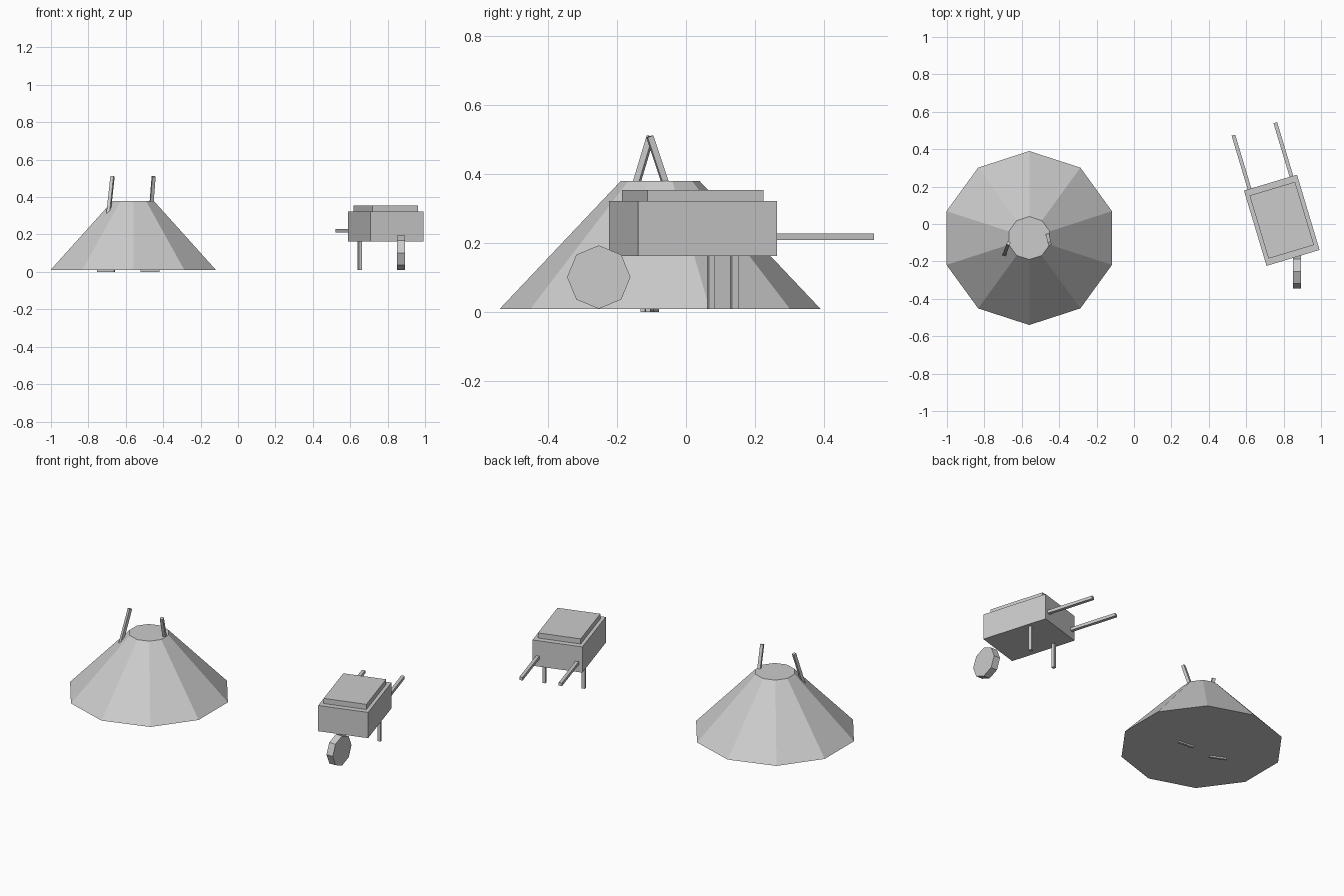
import bpy
from math import radians, pi
from mathutils import Matrix, Vector

cube = bpy.data.objects.get("Cube")
if cube:
    bpy.data.objects.remove(cube, do_unlink=True)

# Single plain grey
grey = bpy.data.materials.new("plain_grey")
grey.use_nodes = True
grey.diffuse_color = (0.6, 0.6, 0.6, 1)
grey.node_tree.nodes["Principled BSDF"].inputs["Base Color"].default_value = (0.6, 0.6, 0.6, 1)


def finish(name):
    ob = bpy.context.object
    ob.name = ob.data.name = name
    ob.data.materials.append(grey)
    return ob


def box(name, size, matrix):
    """Box of the given size placed by a matrix."""
    bpy.ops.mesh.primitive_cube_add(size=1)
    ob = finish(name)
    ob.data.transform(Matrix.Diagonal((*size, 1)))
    ob.matrix_world = matrix
    return ob


def bar(name, start, end, width, depth):
    """Square bar between two points."""
    a, b = Vector(start), Vector(end)
    turn = (b - a).to_track_quat('Z', 'Y').to_matrix().to_4x4()
    return box(name, (width, depth, (b - a).length),
               Matrix.Translation((a + b) / 2) @ turn)


# Ten-sided heap, with a corner pointing to the back
bpy.ops.mesh.primitive_cone_add(vertices=10, radius1=0.465, radius2=0.115, depth=0.37,
                                location=(-0.56, -0.075, 0.195))
finish("heap")

# Tool handles sticking out of the heap, and tool edges under it
bar("right_tool_handle", (-0.697, -0.175, 0.27), (-0.671, -0.103, 0.51), 0.018, 0.018)
bar("left_tool_handle", (-0.47, -0.025, 0.27), (-0.451, -0.105, 0.51), 0.018, 0.018)
bar("right_tool_edge", (-0.75, -0.085, 0.008), (-0.66, -0.125, 0.008), 0.014, 0.015)
bar("left_tool_edge", (-0.52, -0.1, 0.008), (-0.42, -0.11, 0.008), 0.014, 0.015)

# Barrow, turned a little about z
barrow = Matrix.Translation((0.79, 0.02, 0)) @ Matrix.Rotation(radians(16.7), 4, 'Z')


def barrow_box(name, size, at):
    return box(name, size, barrow @ Matrix.Translation(at))


barrow_box("barrow_tray", (0.296, 0.42, 0.16), (0, 0, 0.243))
barrow_box("barrow_load", (0.254, 0.352, 0.032), (0, 0, 0.339))
for side, x in (("right", -0.117), ("left", 0.117)):
    barrow_box(side + "_barrow_handle", (0.02, 0.32, 0.019), (x, 0.35, 0.219))
    barrow_box(side + "_barrow_leg", (0.019, 0.019, 0.17), (x, 0.09, 0.095))

# Octagonal wheel
bpy.ops.mesh.primitive_cylinder_add(vertices=8, radius=0.092, depth=0.043,
                                    location=(0.872, -0.253, 0.102), rotation=(0, pi / 2, 0))
finish("wheel")
